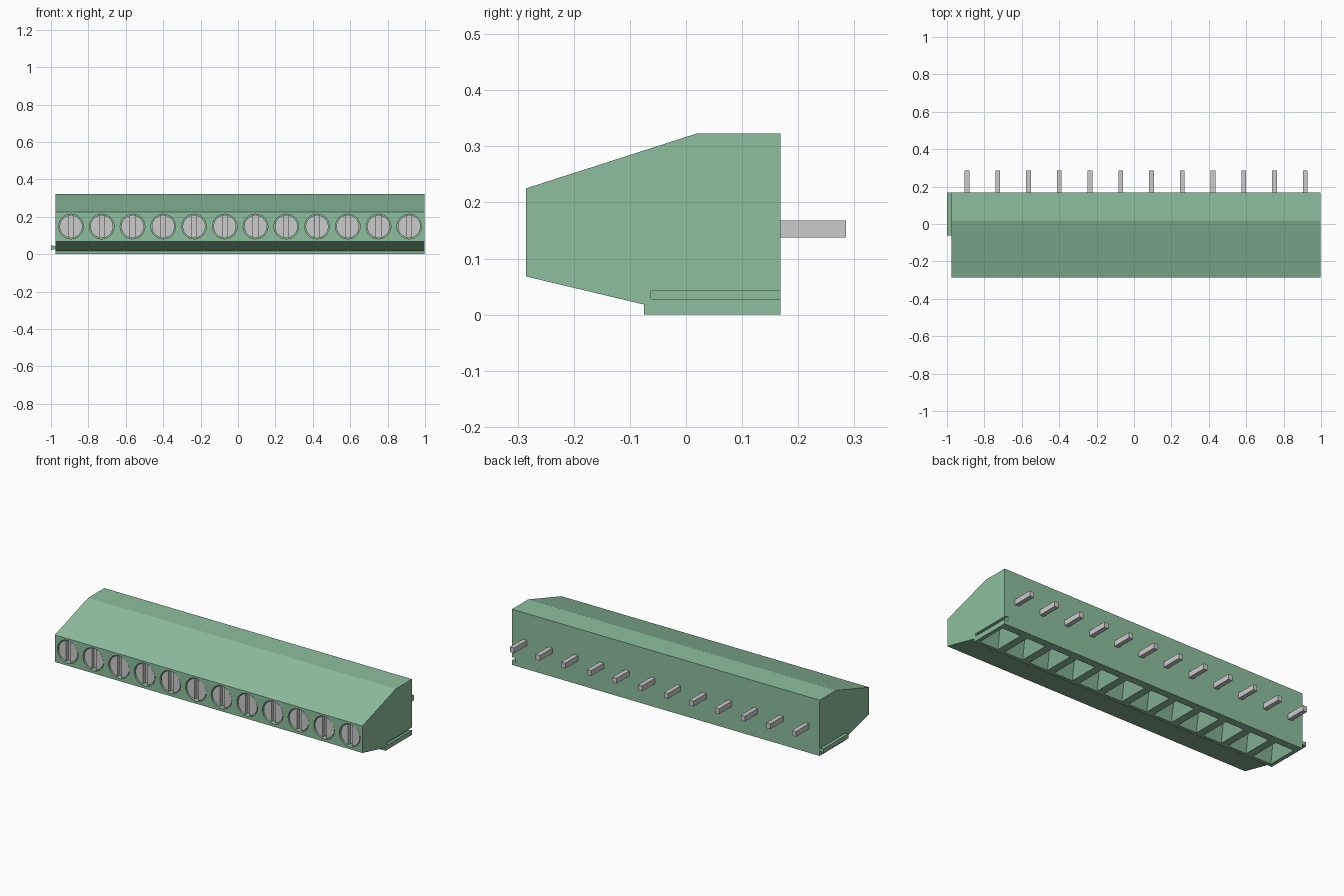
import bpy, bmesh, math
from mathutils import Vector

if "Cube" in bpy.data.objects:
    bpy.data.objects.remove(bpy.data.objects["Cube"])

X0, X1, N = -0.975, 0.998, 12
PITCH = (X1 - X0) / N
XS = [X0 + PITCH * (i + 0.5) for i in range(N)]

green = bpy.data.materials.new("green_plastic")
green.diffuse_color = (0.27, 0.52, 0.34, 1)
green.use_nodes = True
green.node_tree.nodes["Principled BSDF"].inputs["Base Color"].default_value = green.diffuse_color


def loft(bm, a, b):
    """Closed solid between two matching outlines of 3D points."""
    va, vb = [bm.verts.new(p) for p in a], [bm.verts.new(p) for p in b]
    bm.faces.new(va)
    bm.faces.new(vb[::-1])
    n = len(va)
    for i in range(n):
        j = (i + 1) % n
        bm.faces.new((va[j], va[i], vb[i], vb[j]))


def along_y(bm, outline, y0, y1):
    loft(bm, [(x, y0, z) for x, z in outline], [(x, y1, z) for x, z in outline])


def rect(x0, x1, y0, y1):
    return [(x0, y0), (x1, y0), (x1, y1), (x0, y1)]


def arc(cx, cz, r, a0, a1, n):
    return [(cx + r * math.cos(a0 + (a1 - a0) * i / n),
             cz + r * math.sin(a0 + (a1 - a0) * i / n)) for i in range(n + 1)]


def make(name, bm, mat=None):
    bmesh.ops.recalc_face_normals(bm, faces=bm.faces[:])
    me = bpy.data.meshes.new(name)
    bm.to_mesh(me)
    bm.free()
    ob = bpy.data.objects.new(name, me)
    bpy.context.collection.objects.link(ob)
    if mat:
        me.materials.append(mat)
    return ob


# housing: side profile extruded along x
profile = [(-0.285, 0.068), (-0.285, 0.225), (0.02, 0.323), (0.168, 0.323),
           (0.168, 0), (-0.075, 0), (-0.075, 0.018)]
bm = bmesh.new()
loft(bm, [(X0, y, z) for y, z in profile], [(X1, y, z) for y, z in profile])
housing = make("housing", bm, green)

# cutters: screw wells, wire funnels, dovetail groove on the right end
SZ, SR = 0.148, 0.066
bm = bmesh.new()
for x in XS:
    along_y(bm, arc(x, SZ, SR, 0, math.tau, 32)[:-1], -0.33, -0.245)
    mouth = rect(x - 0.06, x + 0.06, -0.055, 0.125)
    throat = rect(x - 0.024, x + 0.024, 0.005, 0.065)
    # mouth is carried below the floor along the same slope
    low = [Vector((*m, 0)) + (Vector((*m, 0)) - Vector((*t, 0.09))) * 0.1
           for m, t in zip(mouth, throat)]
    loft(bm, low, [(px, py, 0.09) for px, py in throat])
along_y(bm, [(X1 + 0.01, 0.0275), (X1, 0.0275), (X1 - 0.022, 0.021),
             (X1 - 0.022, 0.049), (X1, 0.0425), (X1 + 0.01, 0.0425)], -0.062, 0.2)
cutter = make("cutter", bm, green)
cutter.hide_render = True

mod = housing.modifiers.new("cuts", "BOOLEAN")
mod.operation = "DIFFERENCE"
mod.solver = "EXACT"
mod.object = cutter
dg = bpy.context.evaluated_depsgraph_get()
housing.data = bpy.data.meshes.new_from_object(housing.evaluated_get(dg))
housing.modifiers.clear()
bpy.data.objects.remove(cutter)

# dovetail tongue on the left end
bm = bmesh.new()
along_y(bm, [(X0, 0.0275), (X0, 0.0425), (-1, 0.048), (-1, 0.022)], -0.062, 0.168)
make("dovetail_tongue", bm, green)

# slotted screws and contact pins
R, SLOT = 0.061, 0.013
A = math.acos(SLOT / R)
for i, x in enumerate(XS):
    bm = bmesh.new()
    along_y(bm, arc(x, SZ, R, 0, math.tau, 32)[:-1], -0.258, -0.245)
    for side in (0, math.pi):
        along_y(bm, arc(x, SZ, R, side - A, side + A, 14), -0.28, -0.258)
    make(f"screw_{i + 1}", bm)

    bm = bmesh.new()
    along_y(bm, rect(x - 0.013, x + 0.013, 0.137, 0.168), 0.16, 0.285)
    make(f"pin_{i + 1}", bm)
